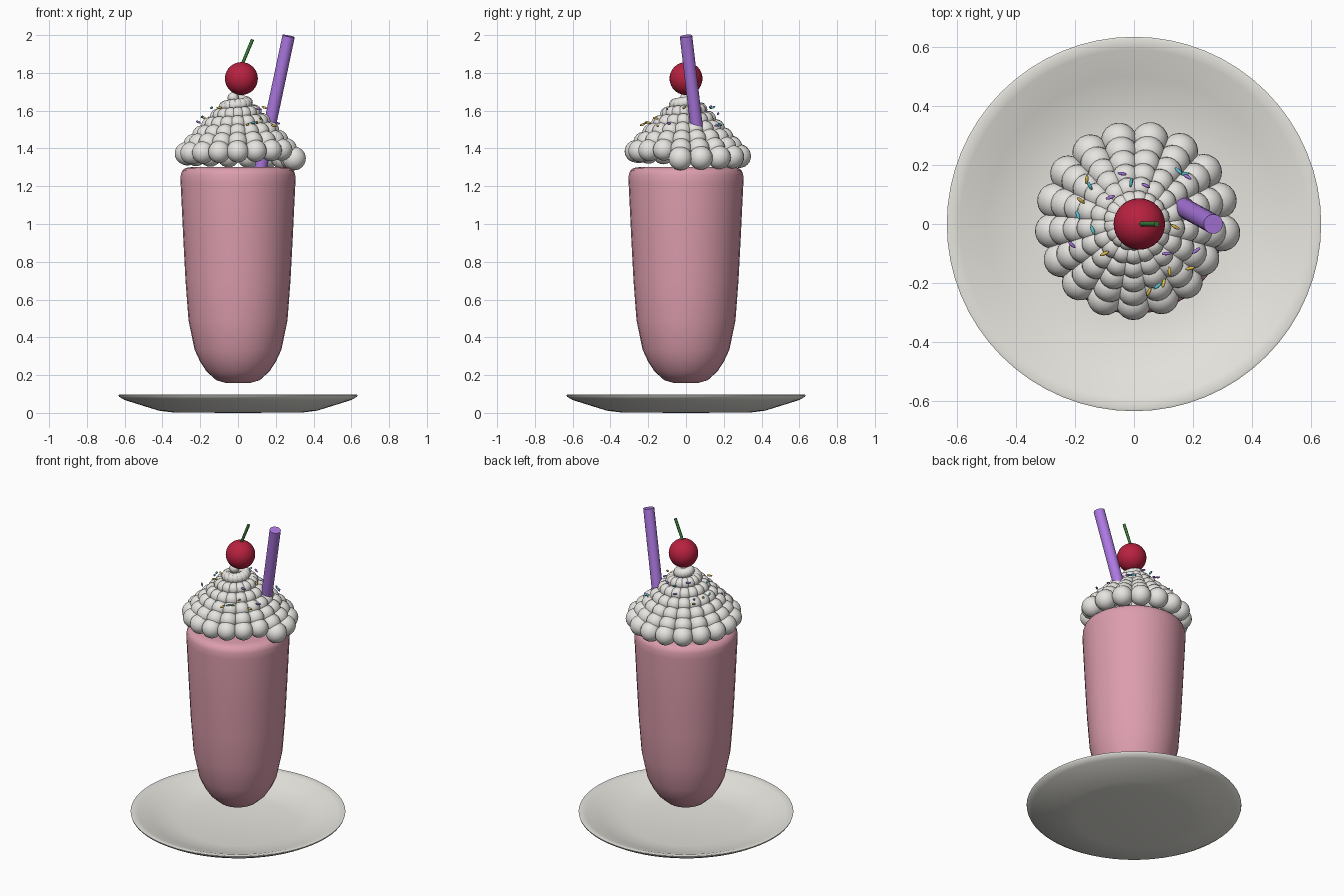
import bpy, bmesh, math, random
from mathutils import Vector, Matrix

if "Cube" in bpy.data.objects:
    bpy.data.objects.remove(bpy.data.objects["Cube"], do_unlink=True)


def material(name, rgb):
    m = bpy.data.materials.new(name)
    m.use_nodes = True
    color = (*rgb, 1)
    m.diffuse_color = color
    bsdf = next(n for n in m.node_tree.nodes if n.type == 'BSDF_PRINCIPLED')
    bsdf.inputs["Base Color"].default_value = color
    return m


PINK = material("strawberry pink", (0.72, 0.34, 0.42))
CREAM = material("cream white", (0.79, 0.78, 0.75))
CHINA = material("plate white", (0.79, 0.78, 0.73))
RED = material("cherry red", (0.48, 0.015, 0.05))
GREEN = material("stem green", (0.04, 0.2, 0.04))
PURPLE = material("straw purple", (0.42, 0.19, 0.76))
YELLOW = material("sprinkle yellow", (0.75, 0.5, 0.08))
CYAN = material("sprinkle cyan", (0.1, 0.55, 0.65))


def finish(name, bm, mat, angle=50):
    bmesh.ops.recalc_face_normals(bm, faces=bm.faces)
    mesh = bpy.data.meshes.new(name)
    bm.to_mesh(mesh)
    bm.free()
    mesh.materials.append(mat)
    ob = bpy.data.objects.new(name, mesh)
    bpy.context.collection.objects.link(ob)
    bpy.ops.object.select_all(action='DESELECT')
    ob.select_set(True)
    bpy.context.view_layer.objects.active = ob
    bpy.ops.object.shade_smooth_by_angle(angle=math.radians(angle))
    return ob


def lathe(name, profile, mat, steps):
    """Spin a closed (radius, height) profile around z."""
    bm = bmesh.new()
    verts = [bm.verts.new((r, 0, z)) for r, z in profile]
    edges = [bm.edges.new(pair) for pair in zip(verts, verts[1:])]
    bmesh.ops.spin(bm, geom=verts + edges, cent=(0, 0, 0), axis=(0, 0, 1),
                   angle=math.tau, steps=steps, use_duplicate=False)
    bmesh.ops.remove_doubles(bm, verts=bm.verts, dist=0.0005)
    return finish(name, bm, mat)


def rod(name, start, end, r1, r2, mat, sides):
    """Capped tapering cylinder between two points."""
    a, b = Vector(start), Vector(end)
    d = b - a
    bm = bmesh.new()
    place = Matrix.Translation((a + b) / 2) @ d.to_track_quat('Z', 'Y').to_matrix().to_4x4()
    bmesh.ops.create_cone(bm, cap_ends=True, segments=sides, radius1=r1, radius2=r2,
                          depth=d.length, matrix=place)
    return finish(name, bm, mat)


# Plate
lathe("plate", [(0, 0), (0.34, 0.002), (0.42, 0.012), (0.6, 0.068), (0.63, 0.086),
                (0.633, 0.095), (0.625, 0.098), (0.59, 0.09), (0.5, 0.058),
                (0.42, 0.034), (0.33, 0.02), (0, 0.017)], CHINA, 64)

# Tall milkshake body
lathe("milkshake", [(0, 0.157), (0.06, 0.157), (0.115, 0.173), (0.167, 0.22),
                    (0.2, 0.27), (0.23, 0.335), (0.262, 0.49), (0.278, 0.7),
                    (0.29, 0.93), (0.304, 1.22), (0.303, 1.26), (0.294, 1.285),
                    (0.275, 1.297), (0.24, 1.302), (0, 1.302)], PINK, 32)

# Whipped cream: beads that shrink along a rising spiral
bm = bmesh.new()
per_turn, turns = 17, 6.6
count = int(per_turn * turns)
for i in range(count):
    t = i / count
    a = math.tau * i / per_turn - 0.1
    r = 0.298 - 0.275 * t
    place = (Matrix.Translation((r * math.cos(a), r * math.sin(a), 1.347 + 0.325 * t))
             @ Matrix.Rotation(a, 4, 'Z'))
    bmesh.ops.create_uvsphere(bm, u_segments=20, v_segments=12,
                              radius=0.063 - 0.035 * t, matrix=place)
finish("whipped_cream", bm, CREAM)

# Cherry and stem
bm = bmesh.new()
bmesh.ops.create_uvsphere(bm, u_segments=32, v_segments=20, radius=0.087,
                          matrix=Matrix.Translation((0.018, 0, 1.77)))
finish("cherry", bm, RED)
rod("cherry_stem", (0.02, 0, 1.84), (0.077, 0, 1.977), 0.008, 0.009, GREEN, 10)

# Straw
rod("straw", (0.12, 0.082, 1.295), (0.268, 0, 1.995), 0.033, 0.033, PURPLE, 24)

# Sprinkles scattered on the cream cone
random.seed(4)
SPRINKLES = (
    ("yellow_sprinkles", YELLOW, [(-.16, .15), (-.18, .08), (-.1, -.1), (.14, -.01),
                                  (.12, -.16), (.19, -.15), (.05, -.23), (.1, -.2)]),
    ("cyan_sprinkles", CYAN, [(-.15, .13), (-.19, .03), (-.14, -.02), (-.01, .14),
                              (.15, .18), (.08, -.21), (.17, .17)]),
    ("purple_sprinkles", PURPLE, [(-.04, .17), (.04, .13), (-.08, .09), (.18, .16),
                                  (-.21, -.07), (.11, -.1), (.21, -.09)]),
)
for name, mat, spots in SPRINKLES:
    bm = bmesh.new()
    for x, y in spots:
        z = 1.75 - 0.95 * math.hypot(x, y)
        place = (Matrix.Translation((x, y, z))
                 @ Matrix.Rotation(random.uniform(0, math.tau), 4, 'Z')
                 @ Matrix.Rotation(random.uniform(-0.4, 0.4), 4, 'Y')
                 @ Matrix.Diagonal((0.017, 0.006, 0.006, 1)))
        bmesh.ops.create_uvsphere(bm, u_segments=10, v_segments=8, radius=1, matrix=place)
    finish(name, bm, mat)
